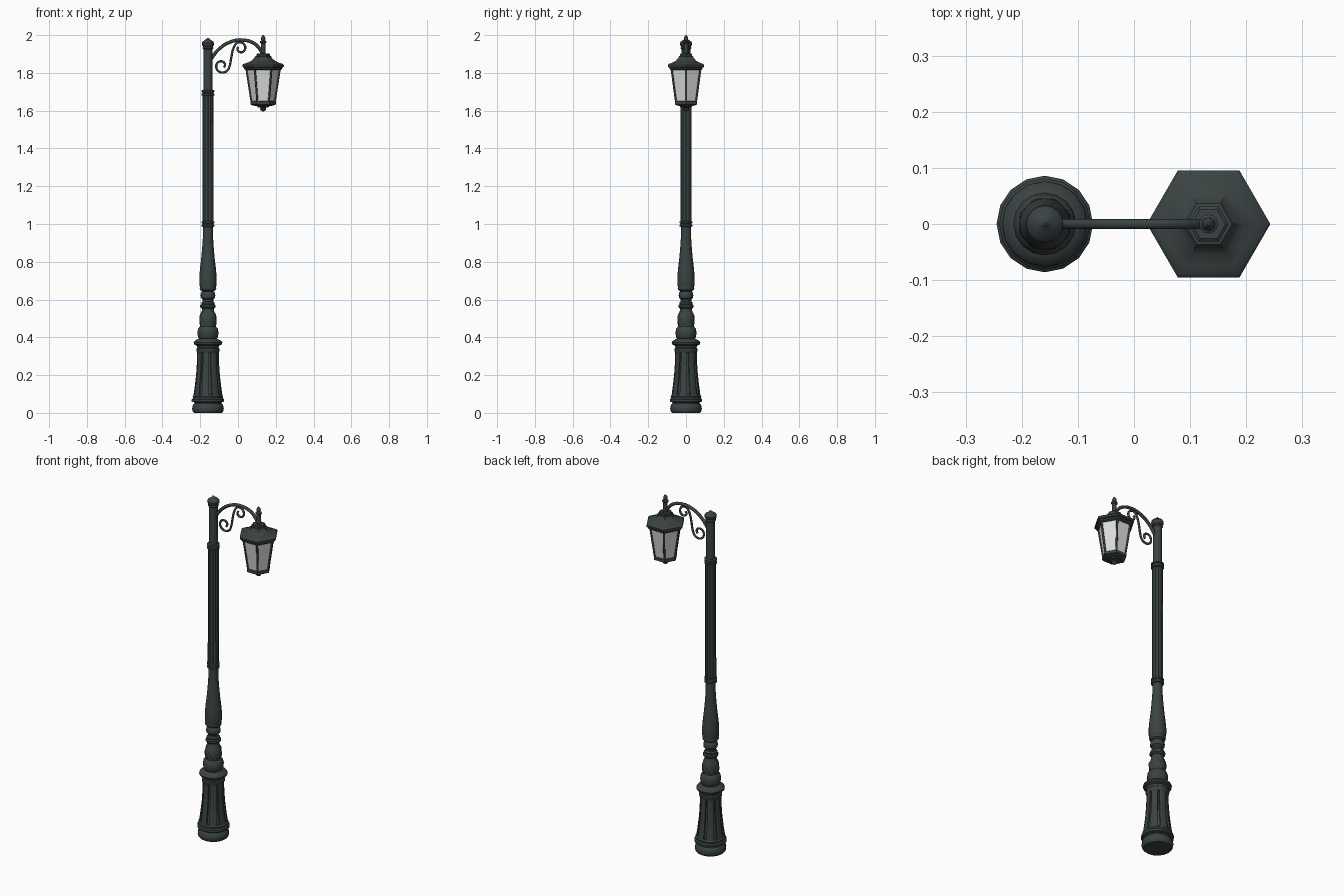
import bpy, bmesh, math

if "Cube" in bpy.data.objects:
    bpy.data.objects.remove(bpy.data.objects["Cube"])

POST_X, LAMP_X = -0.159, 0.133
TAU = 2 * math.pi


def material(name, col):
    m = bpy.data.materials.new(name)
    m.diffuse_color = (*col, 1)
    m.use_nodes = True
    m.node_tree.nodes["Principled BSDF"].inputs["Base Color"].default_value = m.diffuse_color
    return m


METAL = material("dark iron", (0.043, 0.055, 0.055))
GLASS = material("frosted glass", (0.72, 0.72, 0.72))


def lathe(name, profile, cx, sides=16, mat=METAL, shape=None, phase=0.0, slots=False, angle=35):
    """Revolve (radius, z) points around a vertical axis; shape(a, z) scales the radius."""
    bm = bmesh.new()
    rings = []
    for r, z in profile:
        ring = []
        for i in range(sides):
            a = TAU * i / sides + phase
            k = r * (shape(a, z) if shape else 1)
            ring.append(bm.verts.new((cx + k * math.cos(a), k * math.sin(a), z)))
        rings.append(ring)
    picked = []
    for lo, hi in zip(rings, rings[1:]):
        for i in range(sides):
            j = (i + 1) % sides
            f = bm.faces.new((lo[i], lo[j], hi[j], hi[i]))
            if i % 2 == 0:
                picked.append(f)
    bm.faces.new(rings[0][::-1])
    bm.faces.new(rings[-1])
    if slots:  # sunken vertical slots on every other side
        bm.normal_update()
        bmesh.ops.inset_region(bm, faces=picked, thickness=0.006, use_even_offset=True)
        bmesh.ops.inset_region(bm, faces=picked, thickness=0.002, depth=-0.008,
                               use_even_offset=True)
    me = bpy.data.meshes.new(name)
    bm.to_mesh(me)
    bm.free()
    me.materials.append(mat)
    me.shade_smooth()
    me.set_sharp_from_angle(angle=math.radians(angle))
    ob = bpy.data.objects.new(name, me)
    bpy.context.collection.objects.link(ob)
    return ob


def tube(name, pts, radius, smooth=True):
    """Round bar along 3D points."""
    cu = bpy.data.curves.new(name, 'CURVE')
    cu.dimensions = '3D'
    cu.bevel_depth, cu.bevel_resolution, cu.resolution_u = radius, 2, 5
    cu.use_fill_caps = True
    sp = cu.splines.new('BEZIER' if smooth else 'POLY')
    if smooth:
        sp.bezier_points.add(len(pts) - 1)
        for b, p in zip(sp.bezier_points, pts):
            b.co = p
            b.handle_left_type = b.handle_right_type = 'AUTO'
    else:
        sp.points.add(len(pts) - 1)
        for b, p in zip(sp.points, pts):
            b.co = (*p, 1)
    cu.materials.append(METAL)
    ob = bpy.data.objects.new(name, cu)
    bpy.context.collection.objects.link(ob)
    return ob


# --- post, from the ground up ---
lathe("base_foot", [(0.074, 0), (0.08, 0.006), (0.084, 0.022), (0.08, 0.042), (0.072, 0.05),
                    (0.072, 0.056), (0.086, 0.06), (0.086, 0.072), (0.079, 0.078),
                    (0.081, 0.086), (0.074, 0.094)], POST_X)
lathe("slotted_pedestal", [(0.077, 0.09), (0.07, 0.14), (0.063, 0.20), (0.059, 0.26),
                           (0.057, 0.325)], POST_X, slots=True)
lathe("pedestal_cap", [(0.057, 0.32), (0.062, 0.328), (0.062, 0.34), (0.056, 0.345),
                       (0.06, 0.357), (0.074, 0.363), (0.076, 0.372), (0.072, 0.38),
                       (0.058, 0.388), (0.046, 0.394)], POST_X)
lathe("lower_bulb", [(0.045, 0.39), (0.053, 0.402), (0.056, 0.425), (0.052, 0.447),
                     (0.042, 0.458), (0.042, 0.465)], POST_X)
twist = [(0.044 + 0.009 * math.sin(math.pi * min(1, t * 1.25)) - 0.011 * t, 0.462 + 0.095 * t)
         for t in [i / 10 for i in range(11)]]
lathe("twisted_vase", twist, POST_X, sides=48, angle=60,
      shape=lambda a, z: 1 - 0.13 * abs(math.sin(4 * (a + 14 * (z - 0.46)))))
lathe("lower_neck", [(0.034, 0.553), (0.041, 0.56), (0.041, 0.57), (0.034, 0.575), (0.036, 0.583),
                     (0.028, 0.59), (0.028, 0.6), (0.037, 0.609), (0.039, 0.622), (0.036, 0.636),
                     (0.029, 0.643), (0.04, 0.65), (0.044, 0.66), (0.042, 0.67)], POST_X)
lathe("tapered_baluster", [(0.043, 0.668), (0.046, 0.685), (0.046, 0.72), (0.042, 0.765),
                           (0.036, 0.815), (0.031, 0.87), (0.027, 0.93), (0.026, 0.99)], POST_X)
RING = [(0.026, 0), (0.034, 0.003), (0.034, 0.011), (0.029, 0.014), (0.029, 0.018),
        (0.034, 0.021), (0.034, 0.029), (0.026, 0.032)]
for name, z0 in (("lower_collar", 0.984), ("upper_collar", 1.678)):
    lathe(name, [(r, z + z0) for r, z in RING], POST_X)
lathe("fluted_shaft", [(0.03, 1.01), (0.029, 1.685)], POST_X, sides=72,
      shape=lambda a, z: 1 - 0.16 * abs(math.sin(6 * a)))
lathe("upper_tube", [(0.024, 1.70), (0.024, 1.935)], POST_X)
lathe("post_cap", [(0.024, 1.925), (0.029, 1.931), (0.026, 1.94), (0.032, 1.947), (0.033, 1.958),
                   (0.028, 1.966), (0.015, 1.975), (0.007, 1.981), (0.003, 1.986)], POST_X)

# --- bracket ---
tube("arm", [(x, 0, z) for x, z in ((-0.145, 1.87), (-0.105, 1.922), (-0.045, 1.962),
                                    (0.025, 1.974), (0.09, 1.953), (0.13, 1.905))], 0.009)
scroll = []
for i in range(11):  # lower curl, opening outward
    a = math.radians(-400 + 40 * i)
    r = 0.014 + 0.0028 * i
    scroll.append((-0.086 + r * math.cos(a), 0, 1.838 + r * math.sin(a)))
scroll += [(-0.035, 0, 1.885), (-0.024, 0, 1.93)]
for i in range(9):  # upper curl, closing inward
    a = math.radians(120 - 42 * i)
    r = 0.034 - 0.0027 * i
    scroll.append((0.012 + r * math.cos(a), 0, 1.93 + r * math.sin(a)))
tube("scroll", scroll, 0.006)

# --- lantern ---
lathe("lantern_finial", [(0.017, 1.89), (0.017, 1.90), (0.012, 1.906), (0.012, 1.955),
                         (0.017, 1.96), (0.017, 1.967), (0.009, 1.972), (0.012, 1.98),
                         (0.01, 1.99), (0.003, 2.0)], LAMP_X, sides=12)
lathe("lantern_roof", [(0.092, 1.815), (0.1, 1.82), (0.102, 1.828), (0.109, 1.831),
                       (0.11, 1.842), (0.104, 1.848), (0.088, 1.852), (0.064, 1.863),
                       (0.047, 1.878), (0.042, 1.888), (0.036, 1.889), (0.036, 1.899),
                       (0.03, 1.903)], LAMP_X, sides=6)
lathe("lantern_glass", [(0.06, 1.64), (0.087, 1.82)], LAMP_X, sides=6, mat=GLASS)
for k in range(6):
    c, s = math.cos(k * TAU / 6), math.sin(k * TAU / 6)
    tube("lantern_bar_%d" % (k + 1), [(LAMP_X + r * c, r * s, z) for r, z in
                                      ((0.06, 1.64), (0.088, 1.82))], 0.0055, smooth=False)
lathe("lantern_bottom", [(0.03, 1.623), (0.056, 1.628), (0.066, 1.632), (0.068, 1.64),
                         (0.066, 1.648), (0.06, 1.652)], LAMP_X, sides=6)
lathe("bottom_finial", [(0.004, 1.596), (0.012, 1.601), (0.016, 1.609), (0.013, 1.615),
                        (0.03, 1.619), (0.034, 1.626)], LAMP_X, sides=12)
